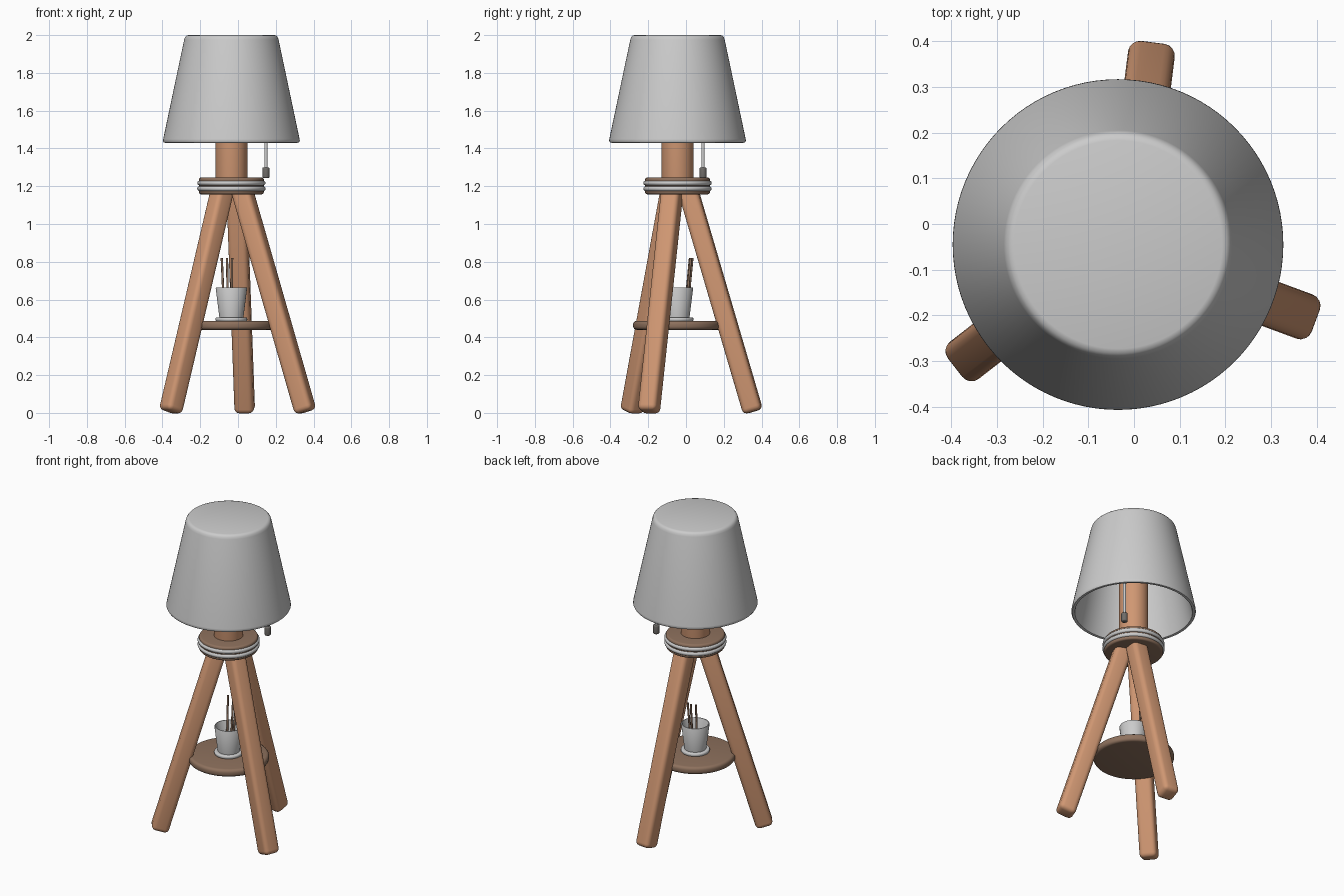
import bpy, bmesh, math
from mathutils import Vector, Matrix

if "Cube" in bpy.data.objects:
    bpy.data.objects.remove(bpy.data.objects["Cube"])

CX, CY = -0.035, -0.045   # lamp axis


def material(name, rgb):
    m = bpy.data.materials.new(name)
    m.diffuse_color = (*rgb, 1)
    m.use_nodes = True
    m.node_tree.nodes["Principled BSDF"].inputs["Base Color"].default_value = m.diffuse_color
    return m


WOOD = material("wood", (0.63, 0.31, 0.17))
DARK = material("dark_wood", (0.27, 0.165, 0.11))
METAL = material("dark_metal", (0.16, 0.15, 0.14))


def finish(bm, name, mat=None, angle=40):
    bmesh.ops.recalc_face_normals(bm, faces=bm.faces)
    me = bpy.data.meshes.new(name)
    bm.to_mesh(me)
    bm.free()
    ob = bpy.data.objects.new(name, me)
    bpy.context.collection.objects.link(ob)
    if mat:
        me.materials.append(mat)
    bpy.ops.object.select_all(action='DESELECT')
    ob.select_set(True)
    bpy.context.view_layer.objects.active = ob
    bpy.ops.object.shade_smooth_by_angle(angle=math.radians(angle))
    return ob


def lathe(name, profile, mat=None, x=CX, y=CY, n=64, closed=False):
    """Spin (radius, z) points round a vertical axis."""
    bm = bmesh.new()
    vs = [bm.verts.new((x + r, y, z)) for r, z in profile]
    edges = [bm.edges.new(p) for p in zip(vs, vs[1:])]
    if closed:
        edges.append(bm.edges.new((vs[-1], vs[0])))
    bmesh.ops.spin(bm, geom=vs + edges, cent=(x, y, 0), axis=(0, 0, 1),
                   angle=math.tau, steps=n, use_merge=True)
    bmesh.ops.remove_doubles(bm, verts=bm.verts, dist=1e-5)
    return finish(bm, name, mat)


def disc(name, r, z0, z1, b, mat=None, **kw):
    """Cylinder with rounded rims of radius b."""
    arc = [(b * math.sin(math.radians(a)), b * math.cos(math.radians(a)))
           for a in (0, 22.5, 45, 67.5, 90)]
    top = [(r - b + s, z1 - b + c) for s, c in arc]
    low = [(r - b + s, z0 + b - c) for s, c in reversed(arc)]
    return lathe(name, [(0, z1)] + top + low + [(0, z0)], mat, **kw)


def rod(name, a, b, r, mat=None):
    a, b = Vector(a), Vector(b)
    bm = bmesh.new()
    rot = (b - a).to_track_quat('Z', 'Y').to_matrix().to_4x4()
    bmesh.ops.create_cone(bm, cap_ends=True, segments=16, radius1=r, radius2=r,
                          depth=(b - a).length,
                          matrix=Matrix.Translation((a + b) / 2) @ rot)
    return finish(bm, name, mat)


def leg(name, foot, top):
    """Square rounded post, one side facing radially outward."""
    foot, top = Vector(foot), Vector(top)
    w = (top - foot).normalized()
    v = Vector((0, 0, 1)).cross(w).normalized()
    u = v.cross(w)
    rot = Matrix((u, v, w)).transposed().to_4x4()
    bm = bmesh.new()
    bmesh.ops.create_cube(bm, size=1, matrix=Matrix.Diagonal(
        (0.103, 0.103, (top - foot).length, 1)))
    bmesh.ops.bevel(bm, geom=bm.edges[:], offset=0.026, segments=4,
                    profile=0.5, affect='EDGES')
    bmesh.ops.transform(bm, verts=bm.verts,
                        matrix=Matrix.Translation((foot + top) / 2) @ rot)
    return finish(bm, name, WOOD)


# Tripod legs
leg("left_leg", (-0.358, -0.288, 0.006), (-0.078, -0.07, 1.2))
leg("right_leg", (0.358, -0.197, 0.006), (0.015, -0.07, 1.2))
leg("back_leg", (0.036, 0.355, 0.006), (-0.008, 0.005, 1.2))

# Collar with two wrapped rings, and the post above
disc("collar", 0.172, 1.157, 1.246, 0.012, DARK)
for i, z in enumerate((1.187, 1.217)):
    lathe(f"collar_ring_{i + 1}",
          [(0.168 + 0.013 * math.cos(k * math.tau / 12),
            z + 0.013 * math.sin(k * math.tau / 12)) for k in range(12)],
          closed=True)
disc("post", 0.085, 1.23, 1.975, 0.005, WOOD)

# Shade: closed top, open bottom, rounded rims
lathe("shade", [(0, 2.0), (0.228, 2.0), (0.238, 1.997), (0.246, 1.988),
                (0.25, 1.975), (0.361, 1.45), (0.362, 1.44), (0.358, 1.432),
                (0.35, 1.43), (0.342, 1.433), (0.338, 1.445),
                (0.228, 1.972), (0, 1.975)], n=96)

# Pull cord and its handle
rod("pull_cord", (0.148, 0.09, 1.28), (0.148, 0.09, 1.65), 0.009)
disc("pull_handle", 0.019, 1.243, 1.30, 0.007, METAL, x=0.148, y=0.09, n=24)

# Shelf, saucer and cup
disc("shelf", 0.235, 0.44, 0.487, 0.018, DARK)
disc("saucer", 0.084, 0.485, 0.506, 0.008)
lathe("cup", [(0, 0.50), (0.063, 0.50), (0.083, 0.66), (0.081, 0.664),
              (0.076, 0.664), (0.074, 0.66), (0.056, 0.515), (0, 0.515)])

# Sticks standing in the cup
for i, (x0, x1, y1) in enumerate(((-0.073, -0.086, 0.017),
                                  (-0.053, -0.058, 0.03),
                                  (-0.035, -0.031, 0.022))):
    rod(f"stick_{i + 1}", (x0, y1 - 0.025, 0.515), (x1, y1 + 0.004, 0.82), 0.006, DARK)
